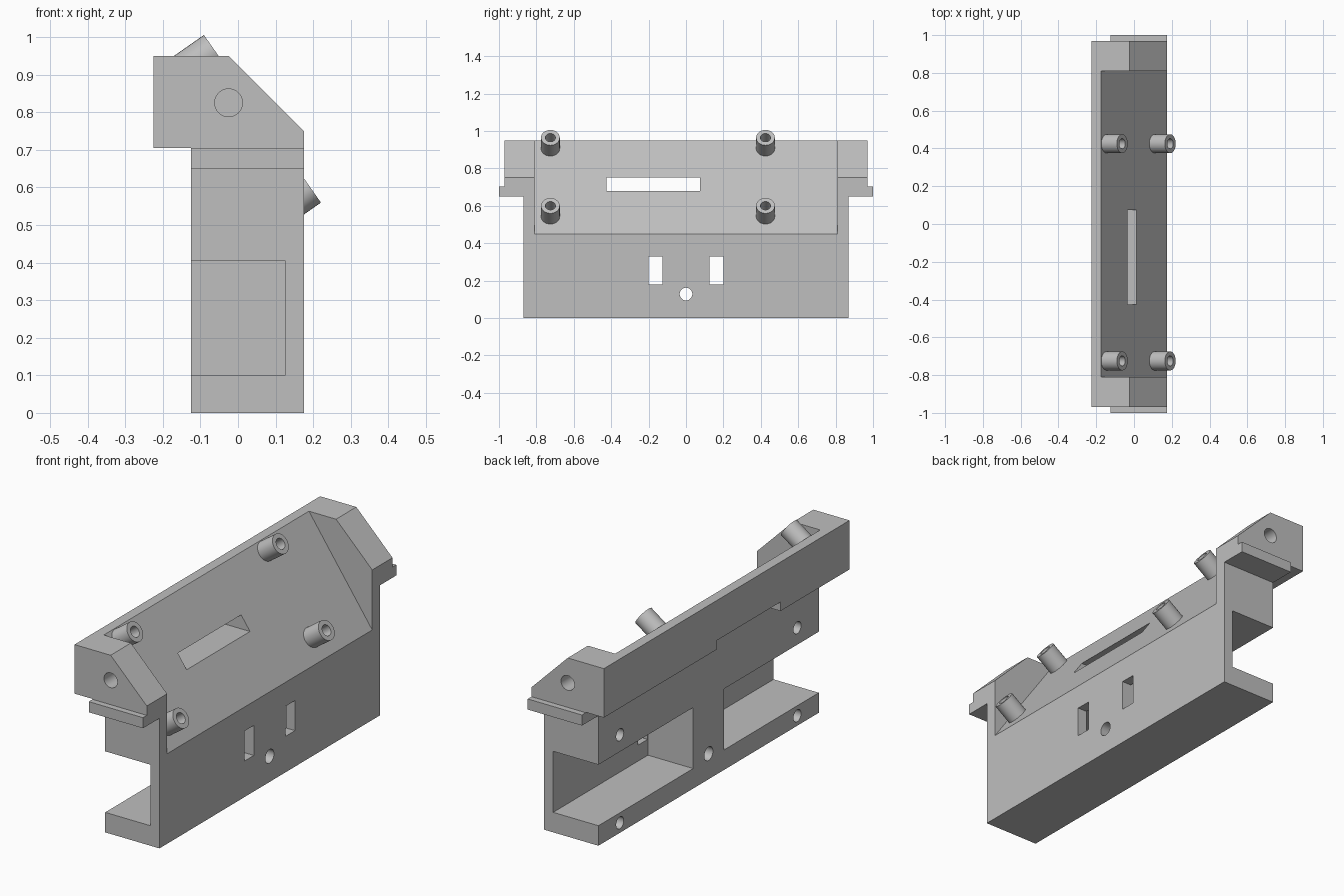
import bpy, bmesh, math
from mathutils import Matrix, Vector

cube = bpy.data.objects.get("Cube")
if cube:
    bpy.data.objects.remove(cube, do_unlink=True)

grey = bpy.data.materials.new("plain_grey")
grey.use_nodes = True
colour = (0.52, 0.52, 0.52, 1)
grey.diffuse_color = colour
grey.node_tree.nodes["Principled BSDF"].inputs["Base Color"].default_value = colour


def make_object(name, bm):
    bmesh.ops.recalc_face_normals(bm, faces=bm.faces)
    mesh = bpy.data.meshes.new(name)
    bm.to_mesh(mesh)
    bm.free()
    obj = bpy.data.objects.new(name, mesh)
    bpy.context.collection.objects.link(obj)
    mesh.materials.append(grey)
    return obj


def prism(name, profile, y0, y1):
    """Extrude an (x, z) profile along y."""
    bm = bmesh.new()
    face = bm.faces.new([bm.verts.new((x, y0, z)) for x, z in profile])
    ext = bmesh.ops.extrude_face_region(bm, geom=[face])
    moved = [g for g in ext["geom"] if isinstance(g, bmesh.types.BMVert)]
    bmesh.ops.translate(bm, verts=moved, vec=(0, y1 - y0, 0))
    return make_object(name, bm)


def box(name, x0, x1, y0, y1, z0, z1):
    return prism(name, [(x0, z0), (x1, z0), (x1, z1), (x0, z1)], y0, y1)


def rod(name, start, end, radius):
    a, b = Vector(start), Vector(end)
    bm = bmesh.new()
    turn = (b - a).to_track_quat("Z", "Y").to_matrix().to_4x4()
    bmesh.ops.create_cone(bm, cap_ends=True, segments=32, radius1=radius, radius2=radius,
                          depth=(b - a).length, matrix=Matrix.Translation((a + b) / 2) @ turn)
    return make_object(name, bm)


def activate(obj):
    bpy.ops.object.select_all(action="DESELECT")
    obj.select_set(True)
    bpy.context.view_layer.objects.active = obj


def cut(target, cutter):
    cutter.hide_render = True
    mod = target.modifiers.new("cut", "BOOLEAN")
    mod.operation = "DIFFERENCE"
    mod.solver = "EXACT"
    mod.object = cutter
    activate(target)
    bpy.ops.object.modifier_apply(modifier=mod.name)
    bpy.data.objects.remove(cutter, do_unlink=True)


# Main block: side silhouette run along the full length
body = prism("mount_body", [(-.125, 0), (.175, 0), (.175, .75), (-.025, .95),
                            (-.225, .95), (-.225, .705), (-.125, .705)], -1, 1)

# Sloped mounting face between the end cheeks
cut(body, prism("slope_cutter", [(-.21, 1), (.21, .4), (.5, .4), (.5, 1.2), (-.21, 1.2)],
                -.81, .81))

for side in (-1, 1):
    def span(a, b):
        return sorted((side * a, side * b))

    # Stepped ends leave a thin tab under each cheek
    cut(body, box("lower_end_cutter", -.5, .5, *span(.87, 1.2), -.2, .65))
    cut(body, box("upper_end_cutter", -.5, .5, *span(.97, 1.2), .703, 1.2))
    # Open rear pocket and front window
    cut(body, box("pocket_cutter", -.4, .125, *span(.122, 1.2), .1, .405))
    cut(body, box("window_cutter", 0, .4, *span(.125, .2), .18, .33))
    # Blind holes in the cheek and the rear rails
    cut(body, rod("cheek_hole", (-.025, side * 1.2, .825), (-.025, side * .85, .825), .037))
    for z in (.05, .49):
        cut(body, rod("rail_hole", (-.4, side * .7, z), (.06, side * .7, z), .03))

# Long slot and centre hole pass right through
cut(body, box("slot_cutter", -.5, .5, -.425, .075, .68, .75))
cut(body, rod("centre_hole", (-.5, 0, .128), (.5, 0, .128), .034))
activate(body)
bpy.ops.object.shade_smooth_by_angle(angle=math.radians(30))

# Hollow standoff posts square to the slope
normal = Vector((.5, 0, .35)).normalized()
for x, z, level in ((.110, .543, "lower"), (-.144, .907, "upper")):
    for y, end in ((-.725, "front"), (.425, "back")):
        base = Vector((x, y, z))
        post = rod(f"{level}_{end}_post", base - normal * .02, base + normal * .1, .05)
        cut(post, rod("post_bore", base + normal * .005, base + normal * .2, .027))
        activate(post)
        bpy.ops.object.shade_smooth_by_angle(angle=math.radians(30))
